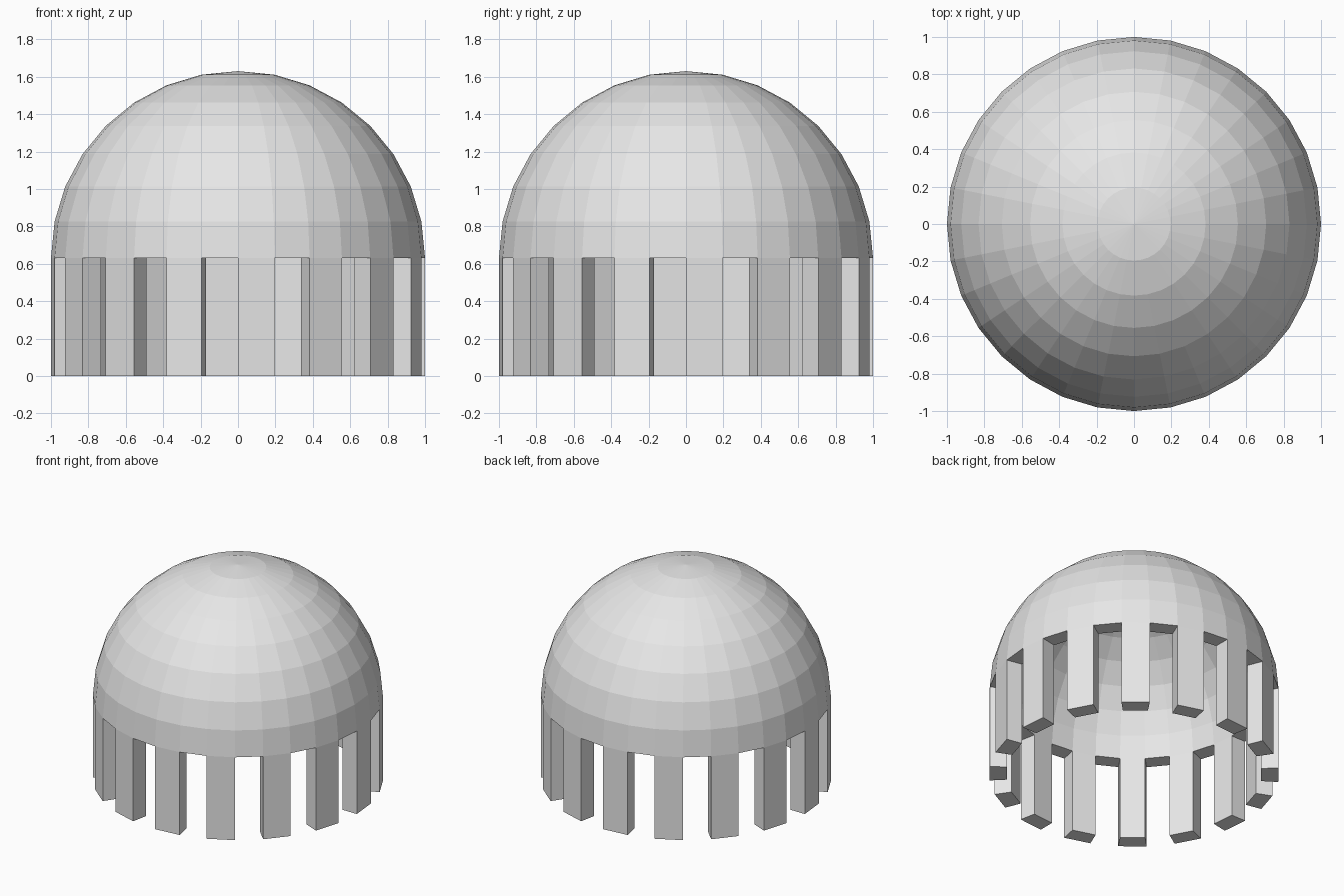
import bpy, bmesh, math
from mathutils import Vector

if "Cube" in bpy.data.objects:
    bpy.data.objects.remove(bpy.data.objects["Cube"])

SEGS, RINGS = 32, 8        # sides around, rings from rim to pole
R_OUT, R_IN = 1.0, 0.88    # shell radii
RIM_Z = 0.63               # height of the dome rim, equal to the leg length

mat = bpy.data.materials.new("light grey")
mat.diffuse_color = (0.8, 0.8, 0.8, 1)
mat.use_nodes = True
mat.node_tree.nodes["Principled BSDF"].inputs["Base Color"].default_value = mat.diffuse_color

bm = bmesh.new()


def half_sphere(radius, inward):
    """Low-poly half sphere; returns its rim vertices."""
    rows = []
    for j in range(RINGS):
        e = math.pi / 2 * j / RINGS
        r, z = radius * math.cos(e), RIM_Z + radius * math.sin(e)
        rows.append([bm.verts.new((r * math.cos(math.tau * i / SEGS),
                                   r * math.sin(math.tau * i / SEGS), z))
                     for i in range(SEGS)])
    pole = bm.verts.new((0, 0, RIM_Z + radius))
    for i in range(SEGS):
        k = (i + 1) % SEGS
        faces = [[a[i], a[k], b[k], b[i]] for a, b in zip(rows, rows[1:])]
        faces.append([rows[-1][i], rows[-1][k], pole])
        for f in faces:
            bm.faces.new(f[::-1] if inward else f)
    return rows[0]


# dome shell: outer and inner skins joined by a flat rim
outer = half_sphere(R_OUT, False)
inner = half_sphere(R_IN, True)
rim = []
for i in range(SEGS):
    k = (i + 1) % SEGS
    rim.append(bm.faces.new((outer[i], inner[i], inner[k], outer[k])))

# legs: every second rim face pulled down to the ground
res = bmesh.ops.extrude_discrete_faces(bm, faces=rim[::2])
for f in res["faces"]:
    bmesh.ops.translate(bm, verts=f.verts, vec=Vector((0, 0, -RIM_Z)))
bmesh.ops.recalc_face_normals(bm, faces=bm.faces)

mesh = bpy.data.meshes.new("dome_with_legs")
bm.to_mesh(mesh)
bm.free()
mesh.materials.append(mat)
obj = bpy.data.objects.new("dome_with_legs", mesh)
bpy.context.collection.objects.link(obj)
